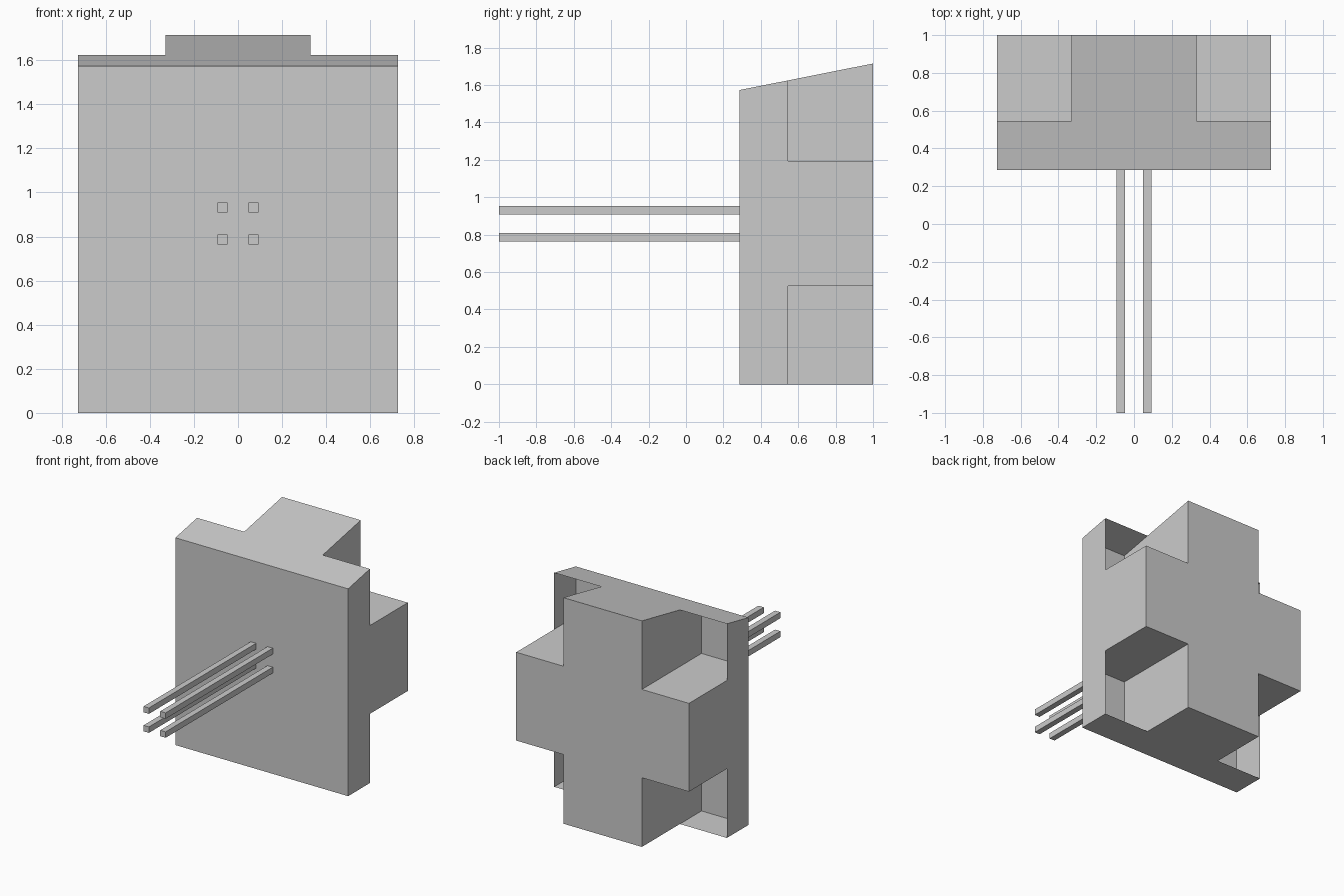
import bpy, bmesh

if "Cube" in bpy.data.objects:
    bpy.data.objects.remove(bpy.data.objects["Cube"])

W, BAR = 0.725, 0.33            # half widths: whole panel, vertical bar
Y0, Y1, Y2 = 0.285, 0.545, 1.0  # panel front, panel rim, cross back
Z1, Z2 = 0.525, 1.195           # horizontal bar
Z_FRONT, Z_BACK = 1.573, 1.715  # sloped top


def top(y):
    return Z_FRONT + (Z_BACK - Z_FRONT) * (y - Y0) / (Y2 - Y0)


def finish(bm, name, recalc=True):
    bmesh.ops.remove_doubles(bm, verts=bm.verts, dist=1e-4)
    if recalc:
        bmesh.ops.recalc_face_normals(bm, faces=bm.faces)
    me = bpy.data.meshes.new(name)
    bm.to_mesh(me)
    bm.free()
    ob = bpy.data.objects.new(name, me)
    bpy.context.collection.objects.link(ob)
    return ob


def quad(bm, *pts):
    bm.faces.new([bm.verts.new(p) for p in pts])


# Cross-shaped body: side walls and back, open towards the front panel
def outline(y):
    t = top(y)
    return [(-BAR, y, 0), (BAR, y, 0), (BAR, y, Z1), (W, y, Z1), (W, y, Z2), (BAR, y, Z2),
            (BAR, y, t), (-BAR, y, t), (-BAR, y, Z2), (-W, y, Z2), (-W, y, Z1), (-BAR, y, Z1)]


bm = bmesh.new()
front = [bm.verts.new(p) for p in outline(Y0)]
back = [bm.verts.new(p) for p in outline(Y2)]
bm.faces.new(back)
for i in range(12):
    j = (i + 1) % 12
    bm.faces.new((front[i], front[j], back[j], back[i]))
finish(bm, "cross_body")

# Front panel
bm = bmesh.new()
quad(bm, (-W, Y0, 0), (W, Y0, 0), (W, Y0, Z_FRONT), (-W, Y0, Z_FRONT))
finish(bm, "front_panel", recalc=False)

# Thin rims around the four corner pockets, open at the back
for s, side in ((-1, "left"), (1, "right")):
    a, b = s * BAR, s * W
    for name, z_in, za, zb in (("lower", Z1, 0, 0), ("upper", Z2, Z_FRONT, top(Y1))):
        bm = bmesh.new()
        quad(bm, (a, Y0, za), (b, Y0, za), (b, Y1, zb), (a, Y1, zb))
        quad(bm, (b, Y0, za), (b, Y0, z_in), (b, Y1, z_in), (b, Y1, zb))
        # orient both faces outwards
        bm.normal_update()
        up = 1 if name == "upper" else -1
        for f in bm.faces:
            if f.normal.x * s + f.normal.z * up < 0:
                f.normal_flip()
        finish(bm, f"{name}_{side}_rim", recalc=False)

# Four square pins
for x in (-0.07, 0.07):
    for z in (0.787, 0.931):
        bm = bmesh.new()
        bmesh.ops.create_cube(bm, size=1)
        bmesh.ops.scale(bm, vec=(0.045, Y0 + 1, 0.045), verts=bm.verts)
        bmesh.ops.translate(bm, vec=(x, (Y0 - 1) / 2, z), verts=bm.verts)
        finish(bm, "pin")
